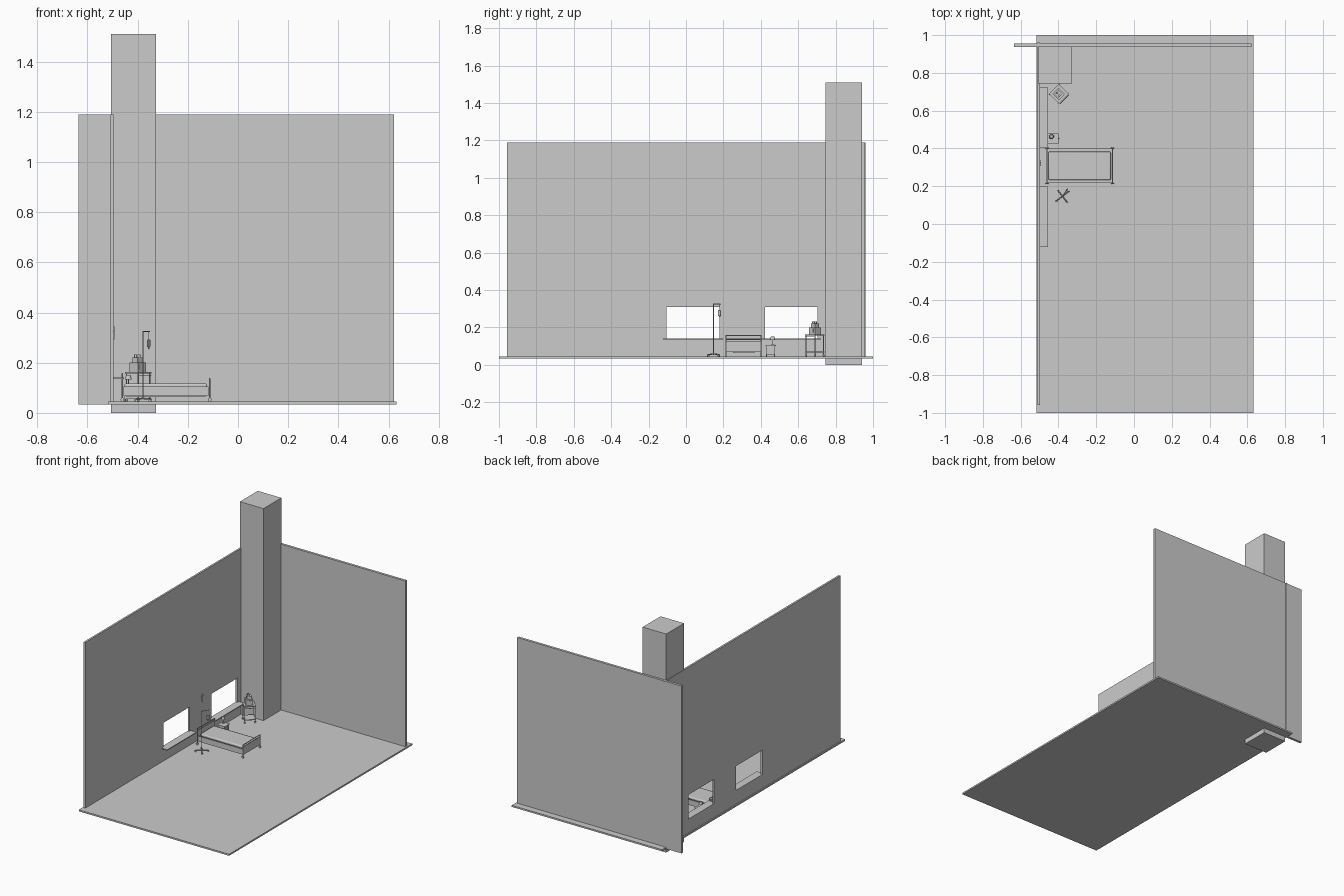
import bpy, bmesh
from math import pi, cos, sin, radians
from mathutils import Vector, Matrix

if "Cube" in bpy.data.objects:
    bpy.data.objects.remove(bpy.data.objects["Cube"])


def finish(name, bm, bevel=0, smooth=False):
    me = bpy.data.meshes.new(name)
    bm.to_mesh(me)
    bm.free()
    ob = bpy.data.objects.new(name, me)
    bpy.context.collection.objects.link(ob)
    if bevel:
        m = ob.modifiers.new("bevel", 'BEVEL')
        m.width, m.segments = bevel, 3
    if smooth:
        bpy.ops.object.select_all(action='DESELECT')
        ob.select_set(True)
        bpy.context.view_layer.objects.active = ob
        bpy.ops.object.shade_smooth_by_angle(angle=radians(60 if bevel else 40))
    return ob


def box(name, x, y, z, bevel=0, mat=Matrix(), smooth=False):
    """Box from (min, max) pairs, optionally placed by a matrix."""
    bm = bmesh.new()
    bmesh.ops.create_cube(bm, size=1)
    for v in bm.verts:
        v.co = Vector([(a + b) / 2 + c * (b - a) for (a, b), c in zip((x, y, z), v.co)])
    bm.transform(mat)
    return finish(name, bm, bevel, smooth)


def rod(name, a, b, r, r2=None, mat=Matrix(), seg=12):
    """Cylinder or cone between two points."""
    a, b = mat @ Vector(a), mat @ Vector(b)
    bm = bmesh.new()
    bmesh.ops.create_cone(bm, cap_ends=True, segments=seg, radius1=r,
                          radius2=r if r2 is None else r2, depth=(b - a).length)
    q = Vector((0, 0, 1)).rotation_difference(b - a).to_matrix().to_4x4()
    bm.transform(Matrix.Translation((a + b) / 2) @ q)
    return finish(name, bm, smooth=True)


def wheel(name, x, y, z, r, mat=Matrix()):
    rod(name, (x, y - r * .4, z), (x, y + r * .4, z), r, mat=mat)


FLOOR = 0.045

# Room shell: floor, back wall, corner column
box("floor", (-.517, .632), (-1, 1), (.034, FLOOR))
box("back_wall", (-.635, .622), (.938, .955), (.034, 1.19))
box("corner_column", (-.507, -.327), (.745, .94), (0, 1.51))

# Side wall with two window openings and sills
wall = box("side_wall", (-.510, -.497), (-.957, .960), (.036, 1.19))
for i, (y0, y1) in enumerate([(-.105, .180), (.423, .703)]):
    cut = box("window_cutter", (-.6, -.4), (y0, y1), (.141, .309))
    mod = wall.modifiers.new("window", 'BOOLEAN')
    mod.operation, mod.object = 'DIFFERENCE', cut
    mod.solver = 'EXACT'
    bpy.ops.object.select_all(action='DESELECT')
    wall.select_set(True)
    bpy.context.view_layer.objects.active = wall
    bpy.ops.object.modifier_apply(modifier=mod.name)
    bpy.data.objects.remove(cut)
    mid = (y0 + y1) / 2
    box("window_sill", (-.505, -.455), (mid - .16, mid + .16), (.135, .141))

# Cross on the wall
box("cross_upright", (-.498, -.493), (.319, .325), (.292, .345))
box("cross_bar", (-.498, -.493), (.307, .337), (.322, .328))

# Hospital bed: mattress, frame rails, end boards, legs and castors
box("mattress", (-.453, -.123), (.232, .383), (.098, .117), bevel=.007, smooth=True)
box("bed_deck", (-.457, -.117), (.222, .393), (.094, .100))
for y in (.217, .393):
    box("bed_side_rail", (-.457, -.117), (y, y + .006), (.068, .106))
box("bed_under_frame", (-.445, -.13), (.25, .365), (.064, .070))
for x, top in ((-.461, .158), (-.113, .138)):
    box("bed_end_board", (x - .002, x + .002), (.217, .399), (.068, top - .014))
    rod("bed_end_top_rail", (x, .212, top - .002), (x, .403, top - .002), .003)
    for y in (.214, .401):
        rod("bed_post", (x, y, .054), (x, y, top), .003)
        wheel("bed_castor", x, y, FLOOR + .0075, .0075)

# Drip stand: crossed feet, pole, hook arm and bag
px, py = -.379, .147
for k in range(4):
    a = radians(38 + 90 * k)
    ex, ey = px + .040 * cos(a), py + .040 * sin(a)
    rod("stand_foot", (px, py, .058), (ex, ey, .055), .003)
    wheel("stand_castor", ex, ey, FLOOR + .005, .005)
rod("stand_pole", (px, py, .053), (px, py, .327), .002)
hx, hy = px + .026, py + .038
rod("stand_hook_arm", (px, py, .325), (hx, hy, .325), .0022)
rod("drip_hanger", (hx - .003, hy - .005, .325), (hx - .003, hy - .005, .288), .0008)
turn = Matrix.Translation((hx - .003, hy - .005, 0)) @ Matrix.Rotation(radians(57), 4, 'Z')
box("drip_bag", (-.009, .009), (-.003, .003), (.262, .292), bevel=.0028, mat=turn, smooth=True)
rod("drip_outlet", (0, 0, .252), (0, 0, .263), .0013, .004, mat=turn)

# Bedside cabinet with drawer, knob and legs
box("bedside_cabinet", (-.452, -.402), (.427, .477), (.056, .102))
box("cabinet_top", (-.455, -.399), (.424, .480), (.102, .106))
box("cabinet_drawer", (-.402, -.399), (.431, .473), (.082, .099))
box("cabinet_door", (-.402, -.399), (.431, .473), (.059, .079))
rod("drawer_knob", (-.399, .452, .091), (-.395, .452, .091), .002)
for x in (-.449, -.405):
    for y in (.430, .474):
        rod("cabinet_leg", (x, y, FLOOR), (x, y, .057), .0025)

# Table lamp
rod("lamp_base", (-.437, .463, .106), (-.437, .463, .110), .009)
rod("lamp_stem", (-.437, .463, .109), (-.437, .463, .145), .0018)
rod("lamp_shade", (-.437, .463, .133), (-.437, .463, .152), .013, .009, seg=16)

# Equipment trolley, turned towards the bed
cart = Matrix.Translation((-.398, .689, 0)) @ Matrix.Rotation(radians(45), 4, 'Z')
for z in (.066, .158):
    box("trolley_shelf", (-.037, .037), (-.037, .037), (z, z + .005), mat=cart)
for x in (-.033, .033):
    for y in (-.033, .033):
        rod("trolley_post", (x, y, .054), (x, y, .160), .0025, mat=cart)
        wheel("trolley_castor", x, y, FLOOR + .006, .006, mat=cart)
rod("trolley_handle", (-.033, -.041, .150), (.033, -.041, .150), .002, mat=cart)

# Monitor and stacked instruments on the trolley
box("instrument_base", (-.024, .022), (-.022, .024), (.163, .200), mat=cart)
box("instrument_screen", (-.020, .010), (-.024, -.022), (.172, .195), mat=cart)
box("instrument_top", (-.017, .015), (-.014, .016), (.200, .221), mat=cart)
for y in (-.008, .010):
    rod("instrument_dial", (-.004, y, .221), (-.004, y, .233), .006, mat=cart)
